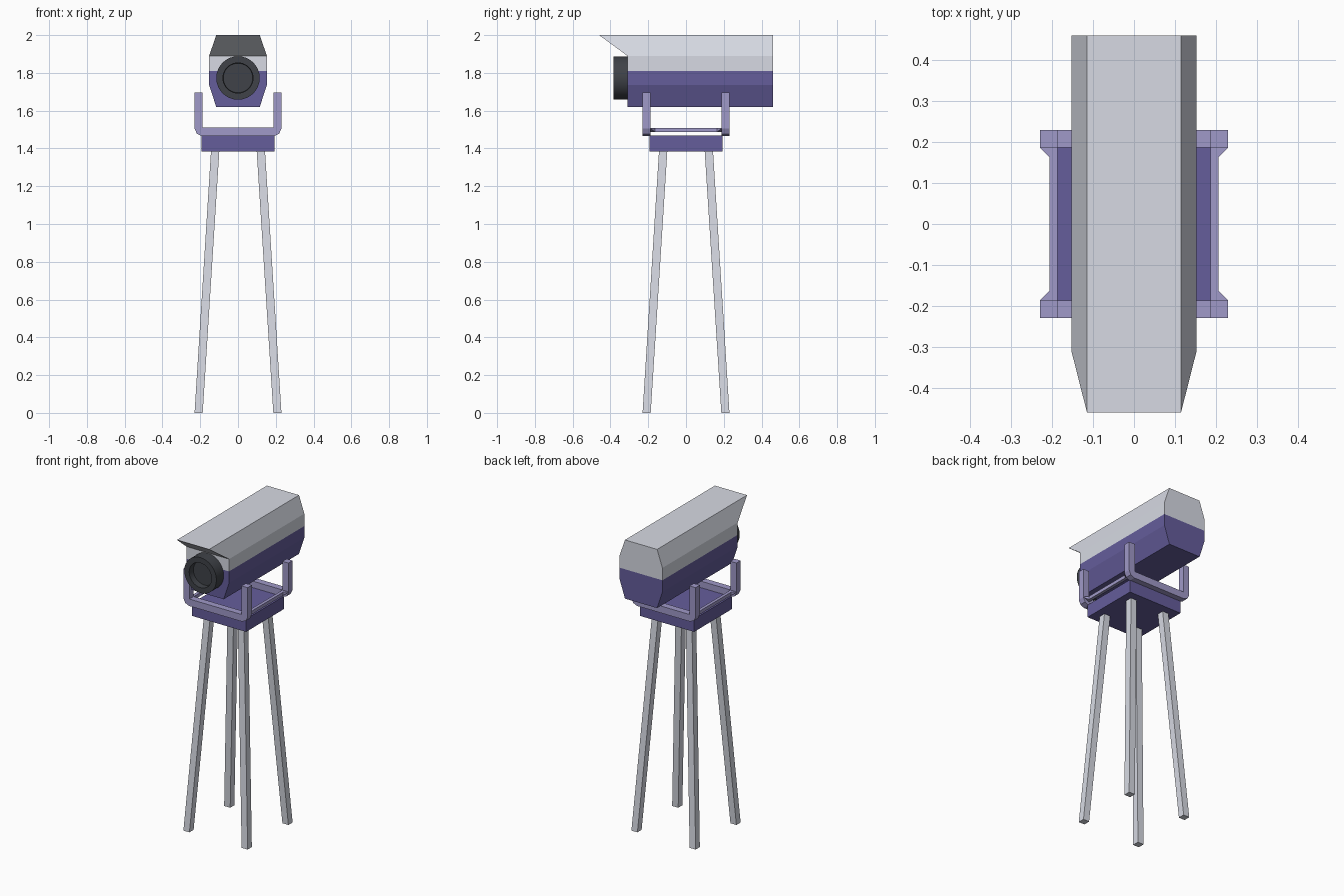
import bpy, bmesh, math

if "Cube" in bpy.data.objects:
    bpy.data.objects.remove(bpy.data.objects["Cube"])


def mat(name, rgb):
    m = bpy.data.materials.new(name)
    m.diffuse_color = (*rgb, 1)
    m.use_nodes = True
    m.node_tree.nodes["Principled BSDF"].inputs["Base Color"].default_value = m.diffuse_color
    return m


PURPLE = mat("purple", (0.13, 0.11, 0.33))
LILAC = mat("lilac", (0.35, 0.32, 0.58))
LIGHT = mat("light_grey", (0.68, 0.70, 0.77))
DARK = mat("dark", (0.05, 0.055, 0.065))


def finish(bm, name, *mats):
    bmesh.ops.recalc_face_normals(bm, faces=bm.faces)
    me = bpy.data.meshes.new(name)
    bm.to_mesh(me)
    bm.free()
    for m in mats:
        me.materials.append(m)
    ob = bpy.data.objects.new(name, me)
    bpy.context.collection.objects.link(ob)
    return ob


def loft(name, rings, mats, mat_split=0):
    """Skin a stack of point rings and cap both ends."""
    bm = bmesh.new()
    vs = [[bm.verts.new(p) for p in r] for r in rings]
    n = len(vs[0])
    for k in range(len(vs) - 1):
        for i in range(n):
            j = (i + 1) % n
            f = bm.faces.new((vs[k][i], vs[k][j], vs[k + 1][j], vs[k + 1][i]))
            f.material_index = 1 if mat_split and k >= mat_split else 0
    bm.faces.new(vs[0])
    bm.faces.new(vs[-1]).material_index = 1 if mat_split else 0
    return finish(bm, name, *mats)


def rect(x0, x1, y0, y1, z):
    return [(x0, y0, z), (x1, y0, z), (x1, y1, z), (x0, y1, z)]


# Camera housing with slanted visor: half width, height, front y
rows = [(0.115, 1.62, -0.31), (0.153, 1.735, -0.31), (0.153, 1.81, -0.31),
        (0.153, 1.89, -0.31), (0.115, 2.0, -0.46)]
loft("camera_housing", [rect(-w, w, y, 0.46, z) for w, z, y in rows],
     (PURPLE, LIGHT), 2)


# Lens barrel with recessed glass: radius, y
def circle(r, y, n=32):
    return [(r * math.cos(2 * math.pi * i / n), y,
             1.773 + r * math.sin(2 * math.pi * i / n)) for i in range(n)]


lens = loft("lens", [circle(r, y) for r, y in
            ((0.115, -0.30), (0.115, -0.385), (0.08, -0.385), (0.078, -0.345))], (DARK,))
bpy.context.view_layer.objects.active = lens
lens.select_set(True)
bpy.ops.object.shade_smooth_by_angle(angle=math.radians(35))

# Base plate
loft("base_plate", [rect(-0.193, 0.193, -0.193, 0.193, z) for z in (1.385, 1.468)], (PURPLE,))

# U-shaped cradle brackets, front and back
half = [(0.187, 1.695), (0.23, 1.695), (0.23, 1.505), (0.217, 1.477), (0.19, 1.465)]
outline = half + [(-x, z) for x, z in reversed(half)] + [(-0.187, 1.51), (0.187, 1.51)]
for side, name in ((-1, "front"), (1, "back")):
    loft(name + "_cradle_bracket",
         [[(x, side * y, z) for x, z in outline] for y in (0.187, 0.23)], (LILAC,))

# Side rails with flared ends joining the brackets
for side, name in ((-1, "left"), (1, "right")):
    plan = [(0.187, -0.187), (0.23, -0.187), (0.207, -0.164),
            (0.207, 0.164), (0.23, 0.187), (0.187, 0.187)]
    zs = {0.187: 1.487, 0.23: 1.505, 0.207: 1.487}
    loft(name + "_cradle_rail",
         [[(side * x, y, zs[x]) for x, y in plan],
          [(side * x, y, 1.509) for x, y in plan]], (LILAC,))

# Splayed legs
for sx, nx in ((-1, "left"), (1, "right")):
    for sy, ny in ((-1, "front"), (1, "back")):
        loft(f"{ny}_{nx}_leg",
             [rect(sx * a, sx * b, sy * a, sy * b, z)
              for a, b, z in ((0.187, 0.23, 0.0), (0.099, 0.143, 1.386))], (LIGHT,))
